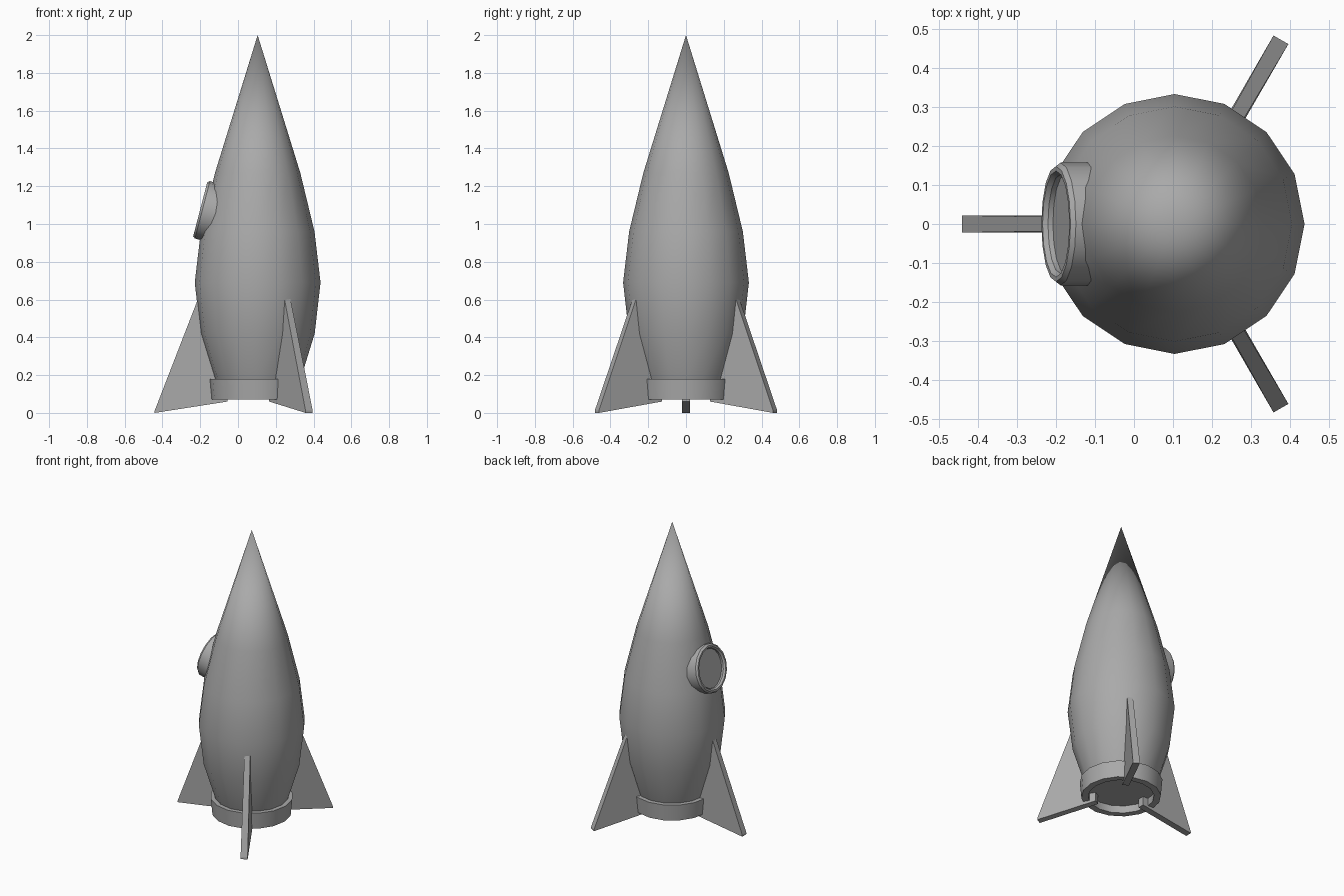
import bpy, bmesh, math
from mathutils import Vector, Matrix

cube = bpy.data.objects.get("Cube")
if cube:
    bpy.data.objects.remove(cube, do_unlink=True)

AXIS_X = 0.104   # hull axis position
SIDES = 16

grey = bpy.data.materials.new("plain grey")
grey.use_nodes = True
colour = (0.4, 0.4, 0.4, 1)
grey.diffuse_color = colour
grey.node_tree.nodes["Principled BSDF"].inputs["Base Color"].default_value = colour


def finish(name, bm, matrix, smooth_angle=None):
    """Turn a bmesh into a placed, shaded object."""
    bmesh.ops.remove_doubles(bm, verts=bm.verts, dist=1e-5)
    bmesh.ops.recalc_face_normals(bm, faces=bm.faces)
    mesh = bpy.data.meshes.new(name)
    bm.to_mesh(mesh)
    bm.free()
    mesh.materials.append(grey)
    obj = bpy.data.objects.new(name, mesh)
    obj.matrix_world = matrix
    bpy.context.collection.objects.link(obj)
    if smooth_angle:
        bpy.ops.object.select_all(action="DESELECT")
        obj.select_set(True)
        bpy.context.view_layer.objects.active = obj
        bpy.ops.object.shade_smooth_by_angle(angle=math.radians(smooth_angle))
    return obj


def lathe(name, profile, matrix, smooth_angle, closed=False):
    """Spin a (radius, height) profile around the local z axis."""
    bm = bmesh.new()
    verts = [bm.verts.new((r, 0, z)) for r, z in profile]
    edges = [bm.edges.new(pair) for pair in zip(verts, verts[1:])]
    if closed:
        edges.append(bm.edges.new((verts[-1], verts[0])))
    bmesh.ops.spin(bm, geom=verts + edges, cent=(0, 0, 0), axis=(0, 0, 1),
                   angle=math.tau, steps=SIDES, use_merge=True)
    return finish(name, bm, matrix, smooth_angle)


def fin(name, degrees):
    """Swept fin, slightly thinner towards its top."""
    outline = [(0.16, 0.06), (0.545, 0), (0.545, 0.012), (0.29, 0.67), (0.16, 0.67)]
    bm = bmesh.new()
    rings = []
    for side in (-1, 1):
        rings.append([bm.verts.new((r, side * (0.022 - 0.006 * z), z)) for r, z in outline])
        bm.faces.new(rings[-1])
    a, b = rings
    for i in range(len(outline)):
        bm.faces.new((a[i - 1], a[i], b[i], b[i - 1]))
    turn = Matrix.Rotation(math.radians(degrees), 4, "Z")
    return finish(name, bm, Matrix.Translation((AXIS_X, 0, 0)) @ turn)


upright = Matrix.Translation((AXIS_X, 0, 0))

# Hull with pointed nose and flat base
lathe("hull", [(0, 0.12), (0.205, 0.12), (0.228, 0.18), (0.302, 0.42), (0.333, 0.69),
               (0.301, 0.96), (0.226, 1.27), (0, 2)], upright, 35)

# Exhaust collar, open underneath
lathe("exhaust_collar", [(0.205, 0.07), (0.247, 0.07), (0.257, 0.18), (0.205, 0.18)],
      upright, 35, closed=True)

# Three fins
for name, degrees in (("right_fin", 180), ("back_fin", 60), ("front_fin", -60)):
    fin(name, degrees)

# Porthole on the right side, tilted to follow the hull
outward = Vector((-0.967, 0, 0.252))
porthole = Matrix.Translation((-0.2, 0, 1.078)) @ outward.to_track_quat("Z", "Y").to_matrix().to_4x4()
lathe("porthole_frame", [(0.157, -0.15), (0.157, -0.012), (0.148, 0), (0.136, 0),
                         (0.127, -0.012), (0.127, -0.15)], porthole, 35, closed=True)
lathe("porthole_glass", [(0, -0.025), (0.13, -0.025)], porthole, 35)
